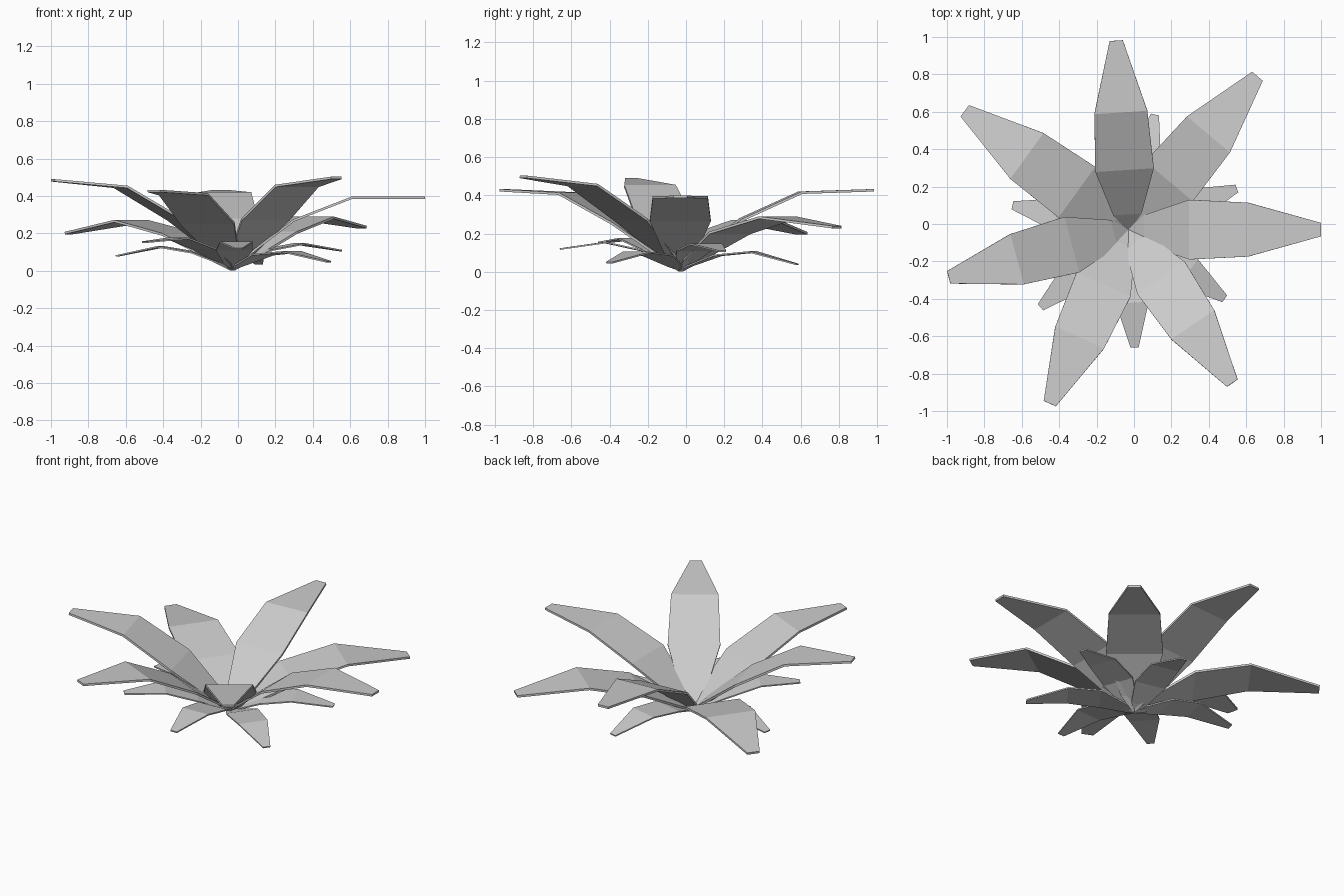
import bpy
from mathutils import Vector

if "Cube" in bpy.data.objects:
    bpy.data.objects.remove(bpy.data.objects["Cube"])

BASE = Vector((-0.03, -0.03, 0.012))
# cross-sections along a leaf: fraction of length, width as fraction of length
STATIONS = [(0.0, 0.02), (0.08, 0.15), (0.315, 0.31), (0.62, 0.28), (1.0, 0.07)]


def leaf(name, tip_x, tip_y, heights, thickness):
    """Folded leaf strip; heights = z at widest part, at shoulder and at tip."""
    span = Vector((tip_x, tip_y, 0)) - Vector((BASE.x, BASE.y, 0))
    length = span.length
    side = Vector((-span.y, span.x, 0)).normalized()
    zs = [BASE.z, BASE.z + 0.3 * (heights[0] - BASE.z)] + list(heights)
    verts = []
    for (f, w), z in zip(STATIONS, zs):
        c = Vector((BASE.x, BASE.y, z)) + span * f
        half = side * (w * length / 2)
        verts += [c + half, c - half]
    faces = [(2 * i, 2 * i + 1, 2 * i + 3, 2 * i + 2) for i in range(len(STATIONS) - 1)]
    mesh = bpy.data.meshes.new(name)
    mesh.from_pydata(verts, [], faces)
    obj = bpy.data.objects.new(name, mesh)
    bpy.context.collection.objects.link(obj)
    solid = obj.modifiers.new("thickness", "SOLIDIFY")
    solid.thickness = thickness
    solid.offset = -1


# upper ring of large leaves
large = [
    (-0.095, 0.98, (0.28, 0.42, 0.433)),
    (0.66, 0.79, (0.21, 0.29, 0.24)),
    (1.0, -0.03, (0.275, 0.397, 0.398)),
    (0.525, -0.85, (0.28, 0.46, 0.503)),
    (-0.45, -0.96, (0.26, 0.415, 0.433)),
    (-0.99, -0.285, (0.28, 0.455, 0.49)),
    (-0.905, 0.605, (0.2, 0.272, 0.208)),
]
for i, (x, y, h) in enumerate(large):
    leaf(f"large_leaf_{i + 1}", x, y, h, 0.013)

# lower ring of small leaves
small = [
    (0.112, 0.585, (0.09, 0.108, 0.042)),
    (0.55, 0.19, (0.115, 0.148, 0.112)),
    (0.485, -0.4, (0.09, 0.105, 0.052)),
    (0.003, -0.66, (0.115, 0.157, 0.123)),
    (-0.5, -0.445, (0.12, 0.177, 0.157)),
    (-0.65, 0.1, (0.1, 0.132, 0.083)),
]
for i, (x, y, h) in enumerate(small):
    leaf(f"small_leaf_{i + 1}", x, y, h, 0.008)
